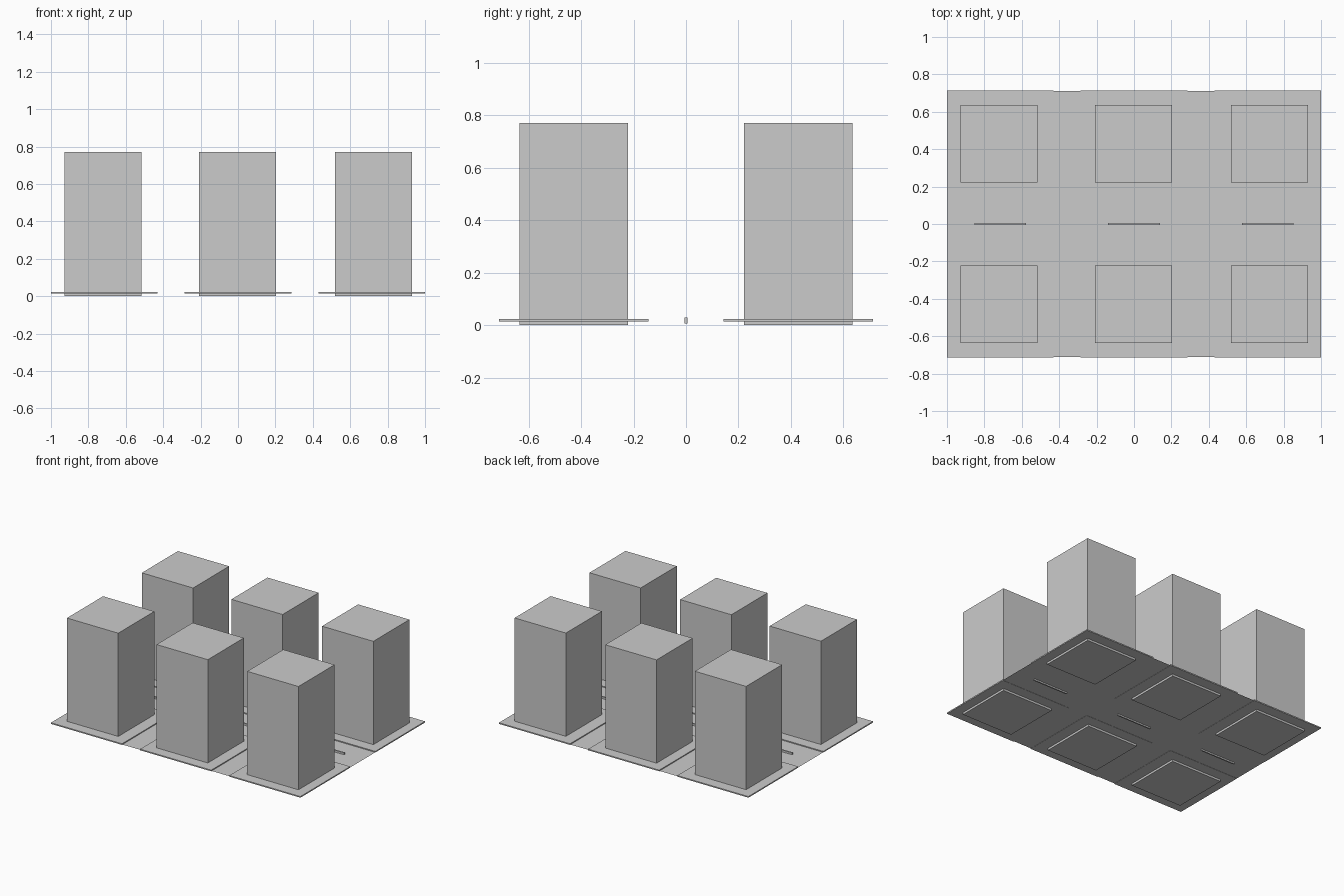
import bpy

if "Cube" in bpy.data.objects:
    bpy.data.objects.remove(bpy.data.objects["Cube"])


def box(name, x, y, z0, z1, sx, sy):
    bpy.ops.mesh.primitive_cube_add(size=1, location=(x, y, (z0 + z1) / 2))
    ob = bpy.context.object
    ob.name = name
    ob.scale = (sx, sy, z1 - z0)
    bpy.ops.object.transform_apply(location=False, rotation=False, scale=True)
    return ob


# Thin road sheet
bpy.ops.mesh.primitive_plane_add(size=1, location=(0, 0, 0.0165))
road = bpy.context.object
road.name = "road"
road.scale = (2.0, 1.42, 1)
bpy.ops.object.transform_apply(location=False, rotation=False, scale=True)

for i, (slab_x, tower_x) in enumerate([(-0.715, -0.721), (0, -0.003), (0.715, 0.724)]):
    # Centre line dash
    box(f"lane_dash_{i}", slab_x, 0, 0.006, 0.03, 0.276, 0.01)
    for side, s in (("front", -1), ("back", 1)):
        # Pavement slab with a tower block through it
        box(f"pavement_{side}_{i}", slab_x, s * 0.4285, 0.015, 0.0235, 0.57, 0.57)
        box(f"tower_{side}_{i}", tower_x, s * 0.4285, 0, 0.772, 0.411, 0.413)
